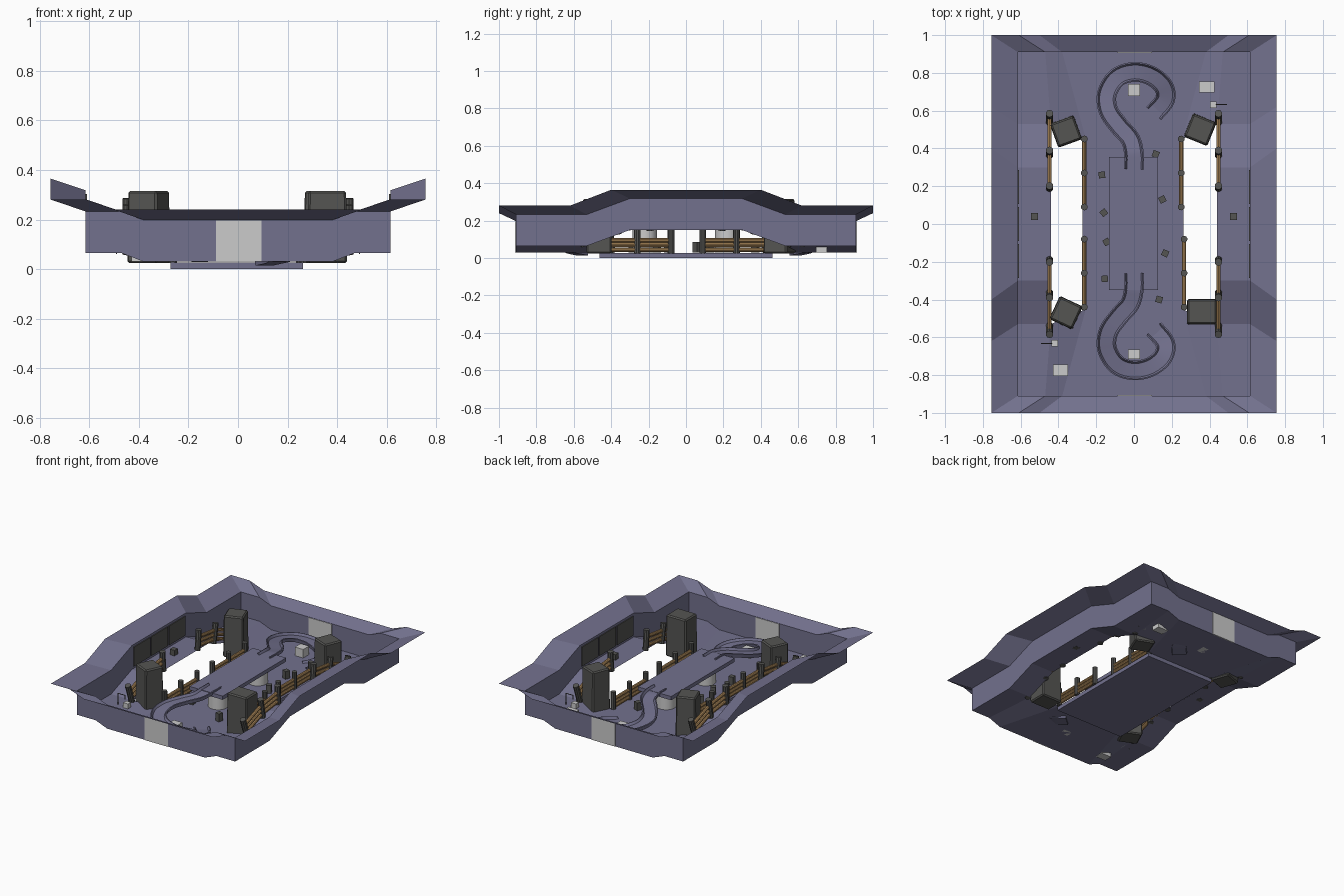
import bpy, bmesh
from mathutils import Vector
from math import radians

if "Cube" in bpy.data.objects:
    bpy.data.objects.remove(bpy.data.objects["Cube"])


def material(name, col):
    m = bpy.data.materials.new(name)
    m.diffuse_color = (*col, 1)
    m.use_nodes = True
    m.node_tree.nodes["Principled BSDF"].inputs["Base Color"].default_value = m.diffuse_color
    return m


STONE = material("purple_stone", (0.17, 0.165, 0.27))
DARK = material("dark_rock", (0.09, 0.09, 0.085))
WOOD = material("wood", (0.45, 0.27, 0.11))


def finish(bm, name, mat=None):
    bmesh.ops.recalc_face_normals(bm, faces=bm.faces)
    me = bpy.data.meshes.new(name)
    bm.to_mesh(me)
    bm.free()
    ob = bpy.data.objects.new(name, me)
    bpy.context.collection.objects.link(ob)
    if mat:
        me.materials.append(mat)
    return ob


def box(name, center, size, mat=None, rot=0, bevel=0, taper=1):
    bm = bmesh.new()
    bmesh.ops.create_cube(bm, size=1)
    for v in bm.verts:
        k = taper if v.co.z > 0 else 1
        v.co = Vector((v.co.x * size[0] * k, v.co.y * size[1] * k, v.co.z * size[2]))
    if bevel:
        bmesh.ops.bevel(bm, geom=bm.edges[:], offset=bevel, segments=1, affect='EDGES')
    ob = finish(bm, name, mat)
    ob.location = center
    ob.rotation_euler.z = radians(rot)
    return ob


def rod(name, a, b, r, mat=None, sides=10):
    a, b = Vector(a), Vector(b)
    bm = bmesh.new()
    bmesh.ops.create_cone(bm, cap_ends=True, segments=sides, radius1=r, radius2=r, depth=(b - a).length)
    ob = finish(bm, name, mat)
    ob.location = (a + b) / 2
    ob.rotation_euler = (b - a).to_track_quat('Z', 'Y').to_euler()
    ob.select_set(True)
    bpy.context.view_layer.objects.active = ob
    bpy.ops.object.shade_smooth_by_angle()
    ob.select_set(False)
    return ob


# Canyon shell: one quadrant of floor, wall and flared rim, mirrored twice
grid = [[(0, 0, .03), (.255, 0, .03), (.44, 0, .15), (.615, 0, .15)],
        [(0, .3, .03), (.255, .3, .03), (.44, .3, .15), (.615, .3, .15)],
        [(0, .45, .03), (.255, .45, .03), (.44, .53, .065), (.615, .53, .065)],
        [(0, .91, .03), (.38, .91, .03), (.47, .91, .065), (.615, .91, .065)]]
rim = [(.755, 0, .365), (.755, .4, .365), (.755, .62, .28), (.755, 1, .28),
       (.61, 1, .28), (.5, 1, .24), (0, 1, .24)]
bm = bmesh.new()
g = [[bm.verts.new(p) for p in row] for row in grid]
for r in range(3):
    for c in range(3):
        if c == 1 and r < 2:
            continue  # the open chasm
        bm.faces.new((g[r][c], g[r][c + 1], g[r + 1][c + 1], g[r + 1][c]))
edge = [g[r][3] for r in range(4)] + [g[3][c] for c in (2, 1, 0)]
top = [bm.verts.new(v.co + Vector((0, 0, .168))) for v in edge]
out = [bm.verts.new(p) for p in rim]
for lo, hi in ((edge, top), (top, out)):
    for i in range(6):
        bm.faces.new((lo[i], lo[i + 1], hi[i + 1], hi[i]))
shell = finish(bm, "canyon_shell", STONE)
mod = shell.modifiers.new("mirror", 'MIRROR')
mod.use_axis = (True, True, False)

# Central foundation slab and raised bridge with supports
box("foundation_slab", (-.005, 0, .0135), (.535, .925, .027), STONE)
box("bridge_deck", (-.003, .002, .167), (.258, .705, .026), STONE)
for s in (-1, 1):
    rod("bridge_support", (0, s * .22, .03), (0, s * .22, .156), .065, None, 20)

# Spiral ramps from the bridge down to the floor
PATH = [(0, .29), (0, .37), (-.02, .45), (-.08, .52), (-.135, .6), (-.143, .69), (-.09, .775),
        (0, .805), (.09, .785), (.155, .73), (.165, .66), (.105, .585)]
SECTION = [(-.052, .014), (-.045, .016), (-.036, 0), (.036, 0), (.045, .016), (.052, .014),
           (.046, -.012), (-.046, -.012)]


def spline(pts, n=5):
    p = [Vector(q) for q in pts]
    p = [2 * p[0] - p[1]] + p + [2 * p[-1] - p[-2]]
    res = []
    for i in range(1, len(p) - 2):
        a, b, c, d = p[i - 1:i + 3]
        for k in range(n):
            t = k / n
            res.append(.5 * (2 * b + (c - a) * t + (2 * a - 5 * b + 4 * c - d) * t * t
                             + (3 * b - a - 3 * c + d) * t ** 3))
    return res + [p[-2]]


def ramp(name, flip):
    pts = spline([(x, .03 - y) if flip else (x, y) for x, y in PATH])
    bm = bmesh.new()
    rings = []
    for i, p in enumerate(pts):
        d = (pts[min(i + 1, len(pts) - 1)] - pts[max(i - 1, 0)]).normalized()
        f = i / (len(pts) - 1)
        z = .178 - .152 * max(0, (f - .1) / .9)
        rings.append([bm.verts.new((p.x - d.y * u, p.y + d.x * u, z + h)) for u, h in SECTION])
    m = len(SECTION)
    for a, b in zip(rings, rings[1:]):
        for j in range(m):
            bm.faces.new((a[j], a[(j + 1) % m], b[(j + 1) % m], b[j]))
    bm.faces.new(rings[0])
    bm.faces.new(rings[-1])
    ob = finish(bm, name, STONE)
    ob.select_set(True)
    bpy.context.view_layer.objects.active = ob
    bpy.ops.object.shade_smooth_by_angle()
    ob.select_set(False)


ramp("back_ramp", False)
ramp("front_ramp", True)

# Tall rock pillars at the chasm ends
for x, y, sx, sy, rot in ((-.36, .49, .135, .135, 20), (.35, .5, .135, .135, -22),
                          (-.36, -.47, .135, .135, -25), (.36, -.465, .16, .135, 0)):
    box("rock_pillar", (x, y, .17), (sx, sy, .29), DARK, rot, .008, .95)

# Inner fences along the central island
for x, y0, s in ((-.263, .09, 1), (-.263, .08, -1), (.25, .09, 1), (.265, .08, -1)):
    for k in range(3):
        y = s * (y0 + .18 * k)
        rod("inner_fence_post", (x, y, .025), (x, y, .15), .018, DARK)
    for z in (.045, .07, .095):
        rod("inner_fence_rail", (x, s * y0, z), (x, s * (y0 + .36), z), .012, WOOD)

# Outer fences following the slope of the side ledges
for sx in (-1, 1):
    for s in (-1, 1):
        x = sx * .447
        bases = [Vector((x, s * .19, .145)), Vector((x, s * .365, .125)), Vector((x, s * .54, .062))]
        tops = [Vector((0, s * .012, .14)), Vector((0, s * .025, .135)), Vector((0, s * .045, .13))]
        for b, t in zip(bases, tops):
            rod("outer_fence_post", b, b + t, .02, DARK)
        for i in range(2):
            for f in (.2, .42, .64):
                rod("outer_fence_rail", bases[i] + tops[i] * f, bases[i + 1] + tops[i + 1] * f, .012, WOOD)

# Small rubble blocks on the floor and ledges
for i, (x, y) in enumerate([(-.17, .26), (.115, .37), (.15, .13), (-.16, .06), (-.145, -.095),
                            (.165, -.155), (-.155, -.29), (.133, -.4)]):
    box("cover_block", (x, y, .057), (.034, .034, .056), DARK, (5, -20, 25, 40, 30, -25, 5, -15)[i])
for s in (-1, 1):
    box("ledge_block", (s * .527, .04, .169), (.036, .036, .04), DARK)

# Light crates and supply poles
for x, y, sx, sy in ((0, .71, .065, .065), (0, -.69, .065, .05),
                     (.385, .725, .08, .06), (-.39, -.775, .08, .06)):
    box("crate", (x, y, .06), (sx, sy, .06))
for s in (-1, 1):
    x, y = s * .42, s * .632
    box("pole_box", (x, y, .08), (.036, .034, .035))
    rod("pole", (s * .49, y, .062), (s * .49, y, .145), .003, DARK, 6)
    rod("pole_arm", (s * .49, y, .143), (s * .435, y, .143), .003, DARK, 6)
    rod("pole_hook", (s * .435, y, .143), (s * .435, y, .115), .003, DARK, 6)

# End gates and wall panels
for s in (-1, 1):
    box("end_gate", (.003, s * .91, .113), (.182, .007, .166))
    for k in (-1, 0, 1):
        box("wall_panel", (s * .611, k * .195, .235), (.006, .18, .135), DARK)
